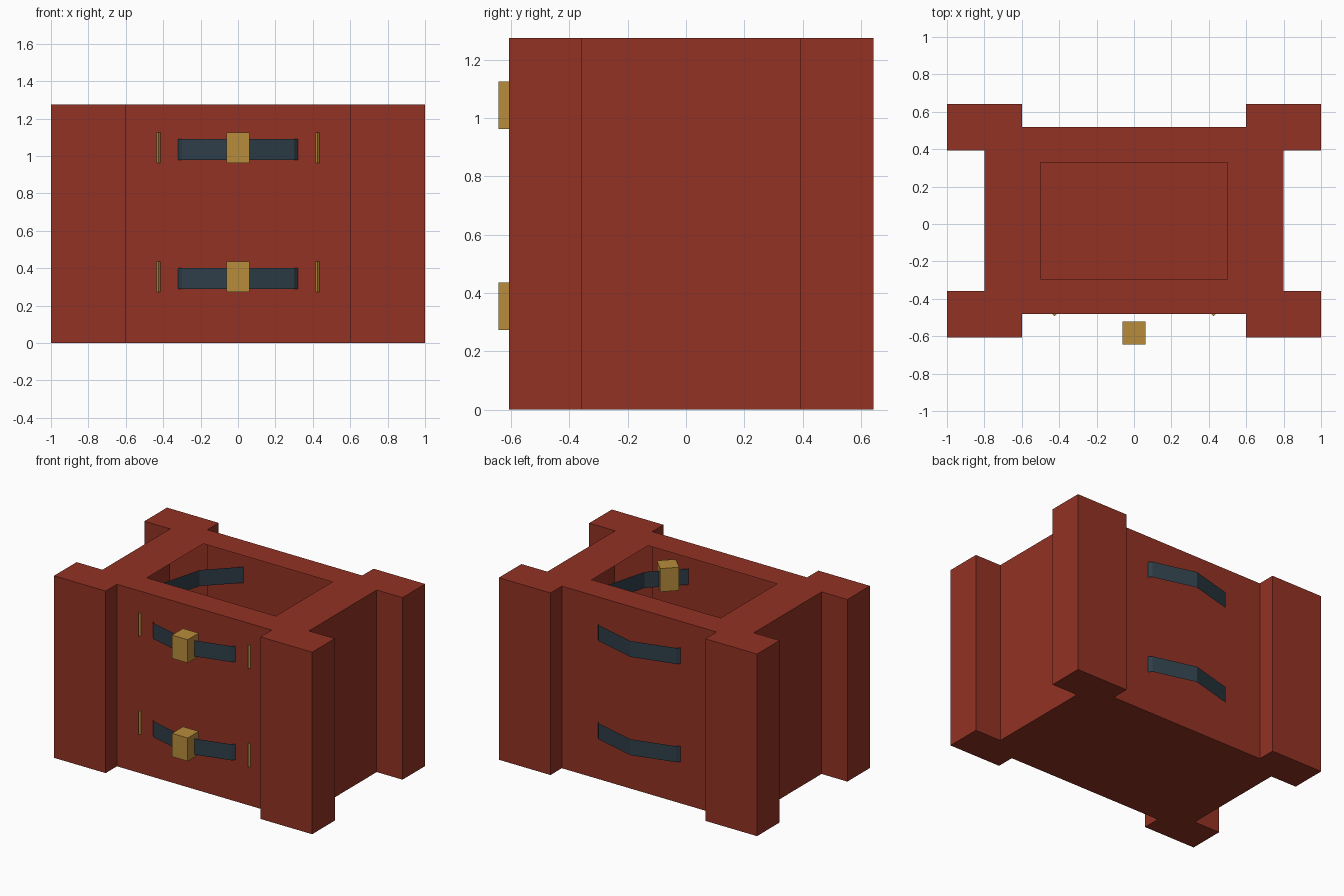
import bpy, bmesh, math
from mathutils import Matrix

cube = bpy.data.objects.get("Cube")
if cube:
    bpy.data.objects.remove(cube, do_unlink=True)

CENTRE_Y = 0.0175
HEIGHT = 1.275
RING_RADIUS = 0.6


def material(name, rgb):
    mat = bpy.data.materials.new(name)
    mat.use_nodes = True
    colour = (*rgb, 1.0)
    mat.diffuse_color = colour
    mat.node_tree.nodes["Principled BSDF"].inputs["Base Color"].default_value = colour
    return mat


def make_object(name, bm, mat):
    mesh = bpy.data.meshes.new(name)
    bm.to_mesh(mesh)
    bm.free()
    mesh.materials.append(mat)
    obj = bpy.data.objects.new(name, mesh)
    obj.location.y = CENTRE_Y
    bpy.context.collection.objects.link(obj)
    return obj


def edge_loop(bm, points, z):
    verts = [bm.verts.new((x, y, z)) for x, y in points]
    edges = [bm.edges.new((v, verts[i - 1])) for i, v in enumerate(verts)]
    return verts, edges


red = material("red_paint", (0.292, 0.032, 0.017))
steel = material("dark_steel", (0.028, 0.048, 0.065))
brass = material("brass", (0.48, 0.262, 0.045))

# Hollow body: one outline with four corner posts, closed floor, opening in the lid
quarter = [(0.8, 0.375), (1.0, 0.375), (1.0, 0.625), (0.6, 0.625), (0.6, 0.5)]
half = quarter + [(-x, y) for x, y in reversed(quarter)]
outline = half + [(-x, -y) for x, y in half]
opening = [(0.5, 0.3125), (-0.5, 0.3125), (-0.5, -0.3125), (0.5, -0.3125)]

bm = bmesh.new()
low, _ = edge_loop(bm, outline, 0)
high, rim = edge_loop(bm, outline, HEIGHT)
bm.faces.new(low)
for i in range(len(low)):
    bm.faces.new((low[i - 1], low[i], high[i], high[i - 1]))
_, hole = edge_loop(bm, opening, HEIGHT)
bmesh.ops.triangle_fill(bm, use_beauty=True, edges=rim + hole)
bmesh.ops.recalc_face_normals(bm, faces=bm.faces)
make_object("crate_body", bm, red)

# Two twelve-sided bands that run through the walls, each with three front clasps
for label, z in (("lower", 0.355), ("upper", 1.043)):
    bm = bmesh.new()
    ring = [(RING_RADIUS * math.sin(math.tau * i / 12),
             -RING_RADIUS * math.cos(math.tau * i / 12)) for i in range(12)]
    bottom, _ = edge_loop(bm, ring, z - 0.065)
    top, _ = edge_loop(bm, ring, z + 0.047)
    for i in range(12):
        bm.faces.new((bottom[i - 1], bottom[i], top[i], top[i - 1]))
    make_object(label + "_band", bm, steel)

    for side, angle in (("right", -45), ("centre", 0), ("left", 45)):
        bm = bmesh.new()
        place = (Matrix.Rotation(math.radians(angle), 4, "Z")
                 @ Matrix.Translation((0, -RING_RADIUS, z))
                 @ Matrix.Diagonal((0.122, 0.122, 0.163, 1)))
        bmesh.ops.create_cube(bm, size=1, matrix=place)
        make_object(f"{label}_{side}_clasp", bm, brass)
